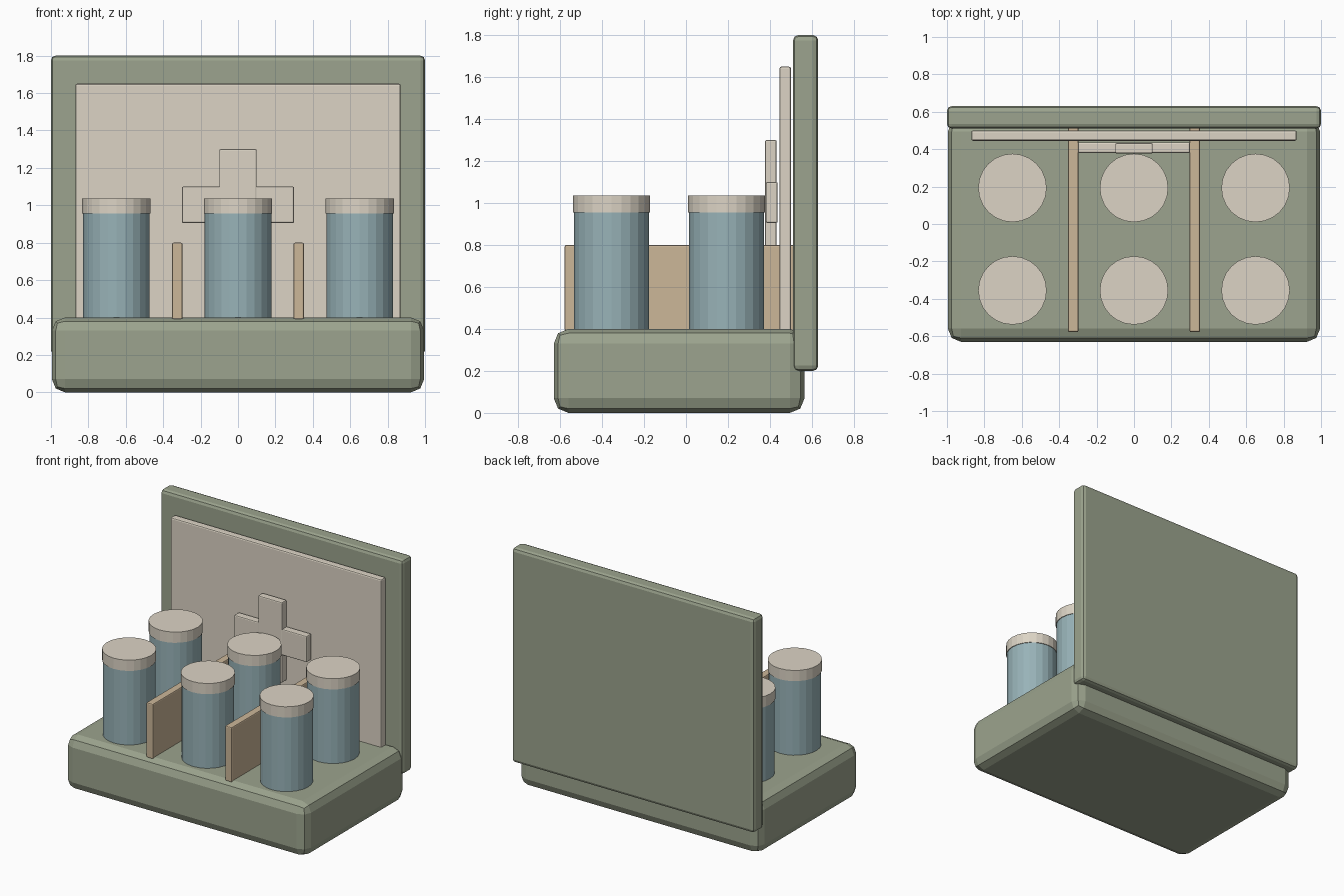
import bpy
import bmesh
from mathutils import Matrix, Vector

cube = bpy.data.objects.get("Cube")
if cube:
    bpy.data.objects.remove(cube, do_unlink=True)


def material(name, srgb):
    """Flat material from an sRGB colour in 0-255."""
    linear = [((c / 255 + 0.055) / 1.055) ** 2.4 for c in srgb] + [1]
    mat = bpy.data.materials.new(name)
    mat.use_nodes = True
    mat.diffuse_color = linear
    mat.node_tree.nodes["Principled BSDF"].inputs["Base Color"].default_value = linear
    return mat


sage = material("sage green", (156, 164, 142))
cream = material("cream", (220, 212, 197))
teal = material("dusty teal", (152, 179, 184))
tan = material("tan wood", (204, 183, 153))


def add_object(name, bm, mat):
    mesh = bpy.data.meshes.new(name)
    bm.to_mesh(mesh)
    bm.free()
    mesh.materials.append(mat)
    obj = bpy.data.objects.new(name, mesh)
    bpy.context.collection.objects.link(obj)
    return obj


def box(name, low, high, mat, bevel, segments=2):
    """Box between two corners with bevelled edges."""
    low, high = Vector(low), Vector(high)
    bm = bmesh.new()
    bmesh.ops.create_cube(bm, size=1, matrix=Matrix.Translation((low + high) / 2)
                          @ Matrix.Diagonal((*(high - low), 1)))
    obj = add_object(name, bm, mat)
    mod = obj.modifiers.new("rounded edges", "BEVEL")
    mod.width = bevel
    mod.segments = segments
    return obj


def cylinder(name, x, y, z0, z1, radius, mat):
    bm = bmesh.new()
    bmesh.ops.create_cone(bm, cap_ends=True, segments=24, radius1=radius,
                          radius2=radius, depth=z1 - z0,
                          matrix=Matrix.Translation((x, y, (z0 + z1) / 2)))
    return add_object(name, bm, mat)


# Case: tray and upright lid
box("case_base", (-0.995, -0.63, 0), (0.995, 0.565, 0.4), sage, 0.07)
box("case_lid", (-1, 0.51, 0.2), (1, 0.63, 1.8), sage, 0.025)
box("lid_panel", (-0.87, 0.445, 0.35), (0.87, 0.5, 1.65), cream, 0.01)

# Raised cross on the panel
box("cross_upright", (-0.1, 0.376, 0.7), (0.1, 0.432, 1.3), cream, 0.008)
box("cross_bar", (-0.3, 0.38, 0.905), (0.3, 0.437, 1.1), cream, 0.008)

# Dividers
for side, x in (("right", -0.325), ("left", 0.325)):
    box(side + "_divider", (x - 0.028, -0.578, 0.39), (x + 0.028, 0.515, 0.8),
        tan, 0.008)

# Two rows of capped jars
for row, y in (("front", -0.355), ("back", 0.193)):
    for column, x in (("right", -0.65), ("middle", 0), ("left", 0.65)):
        name = row + "_" + column
        cylinder(name + "_jar", x, y, 0.39, 0.955, 0.178, teal)
        cylinder(name + "_cap", x, y, 0.955, 1.035, 0.183, cream)
